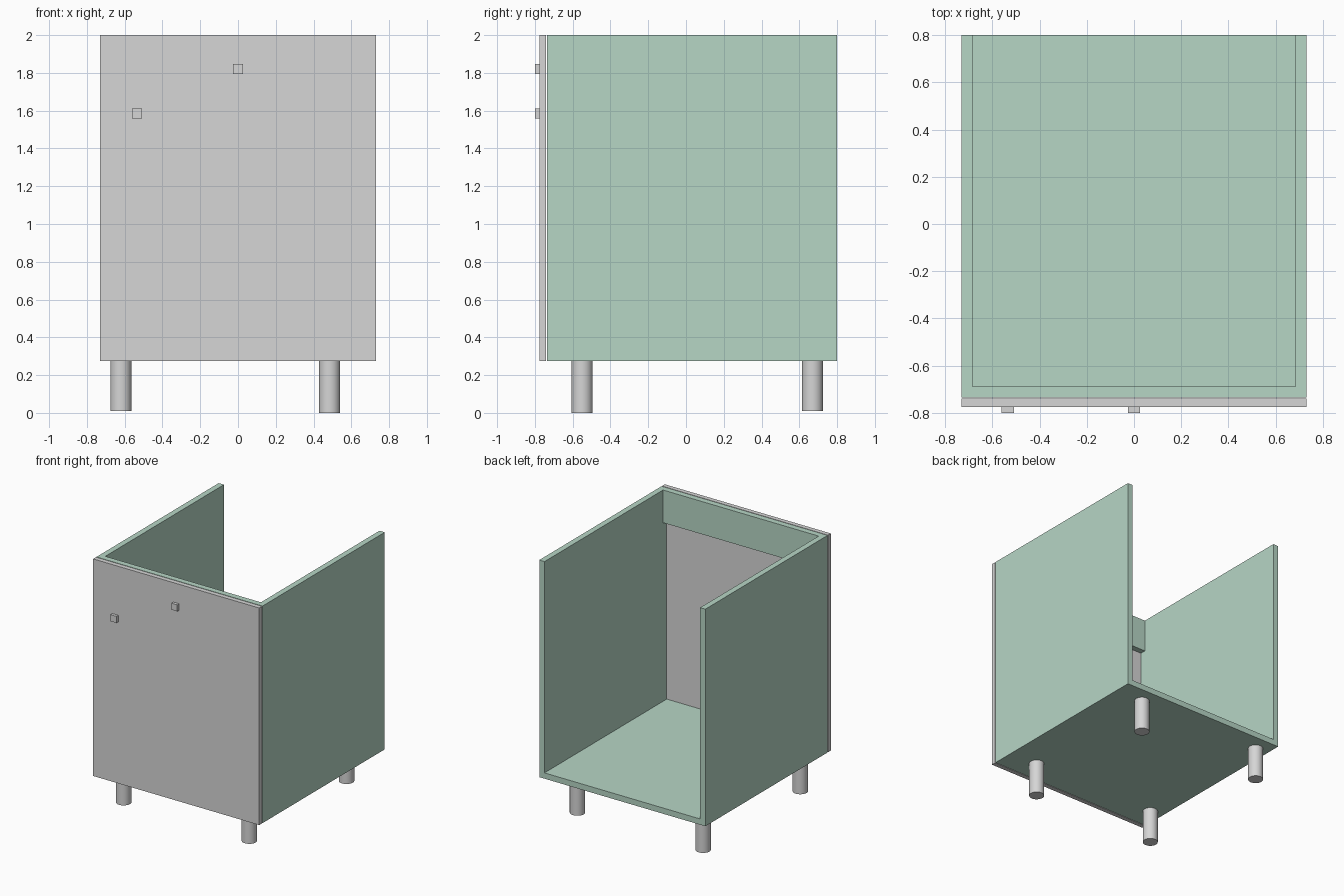
import bpy
import bmesh

cube = bpy.data.objects.get("Cube")
if cube:
    bpy.data.objects.remove(cube, do_unlink=True)


def make_material(name, rgb):
    mat = bpy.data.materials.new(name)
    mat.use_nodes = True
    mat.diffuse_color = (*rgb, 1)
    mat.node_tree.nodes["Principled BSDF"].inputs["Base Color"].default_value = (*rgb, 1)
    return mat


green = make_material("pale green", (0.47, 0.67, 0.56))
grey = make_material("light grey", (0.67, 0.67, 0.67))


def finish(name, bm, mat):
    mesh = bpy.data.meshes.new(name)
    bm.to_mesh(mesh)
    bm.free()
    mesh.materials.append(mat)
    obj = bpy.data.objects.new(name, mesh)
    bpy.context.collection.objects.link(obj)
    return obj


def box(name, xs, ys, zs, mat, inward=False):
    """Box spanning the given (min, max) pairs."""
    bm = bmesh.new()
    bmesh.ops.create_cube(bm, size=1)
    for v in bm.verts:
        v.co = [lo + (c + 0.5) * (hi - lo) for c, (lo, hi) in zip(v.co, (xs, ys, zs))]
    if inward:
        bmesh.ops.reverse_faces(bm, faces=bm.faces[:])
    return finish(name, bm, mat)


def leg(name, x, y, bottom, top=0.275, radius=0.056):
    bm = bmesh.new()
    bmesh.ops.create_cone(bm, cap_ends=True, segments=24, radius1=radius,
                          radius2=radius, depth=top - bottom)
    bmesh.ops.translate(bm, verts=bm.verts[:], vec=(x, y, (top + bottom) / 2))
    for f in bm.faces:
        f.smooth = len(f.verts) == 4
    for e in bm.edges:
        e.smooth = all(f.smooth for f in e.link_faces)
    return finish(name, bm, grey)


W, T = 0.73, 0.046           # half width, board thickness
BASE, TOP = 0.275, 2.0       # carcass height range
FRONT, BACK = -0.735, 0.80   # carcass depth range

# Carcass boards
box("left_side", (W - T, W), (FRONT, BACK), (BASE, TOP), green)
box("right_side", (-W, T - W), (FRONT, BACK), (BASE, TOP), green)
box("floor_board", (T - W, W - T), (FRONT, BACK), (BASE, BASE + T), green)
box("front_rail", (T - W, W - T), (FRONT, FRONT + T), (1.74, TOP), green, inward=True)

# Door and its square knobs
box("door", (-W, W), (-0.776, -0.74), (BASE, TOP), grey)
for name, x, z in (("centre_knob", 0.0, 1.82), ("side_knob", -0.535, 1.585)):
    box(name, (x - 0.026, x + 0.026), (-0.8, -0.776), (z - 0.026, z + 0.026), grey)

# Feet
for side, x in (("right", -0.62), ("left", 0.485)):
    for end, y in (("front", -0.55), ("back", 0.67)):
        lowest = side == "left" and end == "front"
        leg(f"{end}_{side}_leg", x, y, 0.0 if lowest else 0.01)
